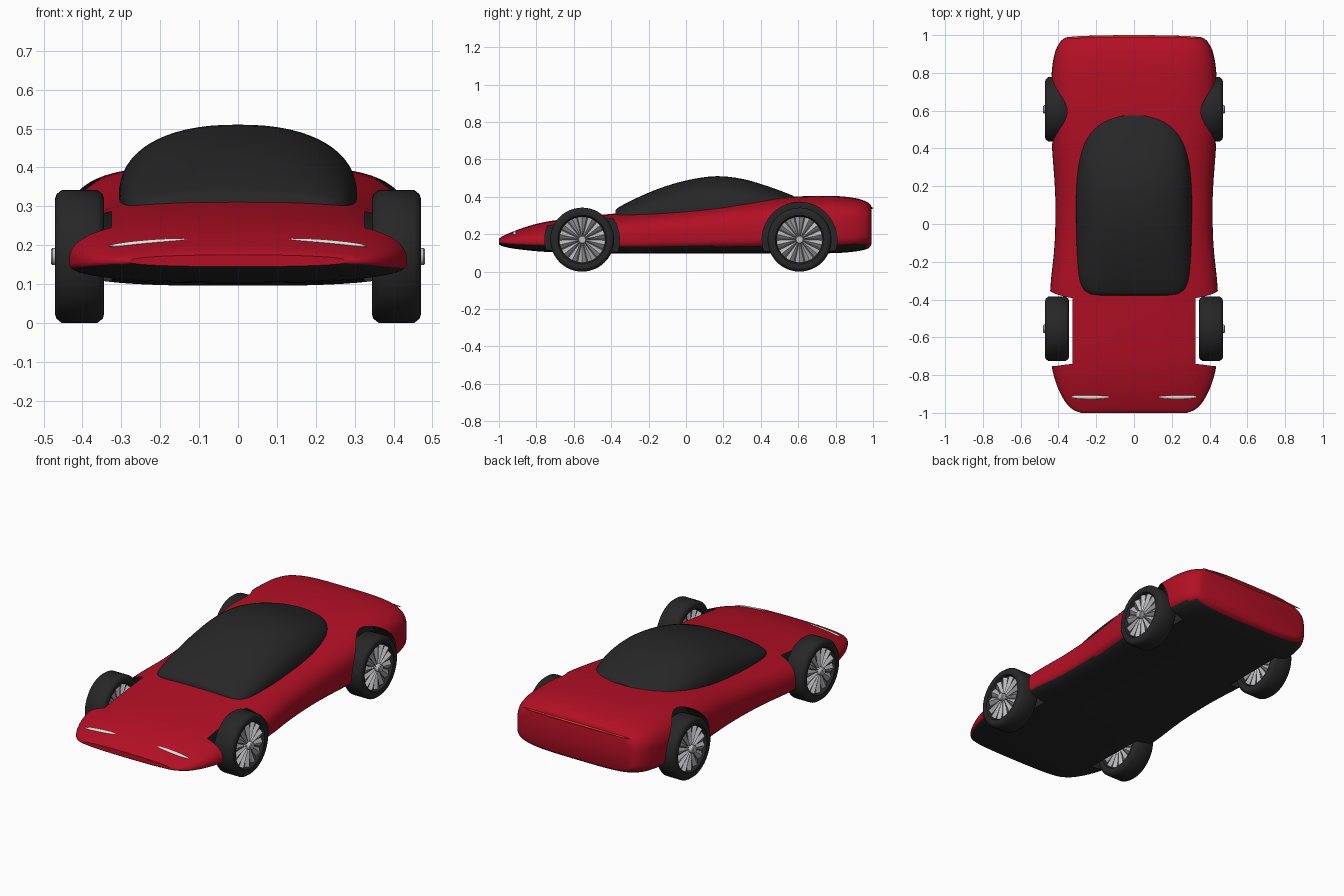
import bpy, bmesh
from math import sin, cos, pi, copysign
from mathutils import Matrix, Vector

if "Cube" in bpy.data.objects:
    bpy.data.objects.remove(bpy.data.objects["Cube"], do_unlink=True)


def material(name, *rgb):
    m = bpy.data.materials.new(name)
    m.use_nodes = True
    m.diffuse_color = (*rgb, 1)
    bsdf = m.node_tree.nodes["Principled BSDF"]
    bsdf.inputs["Base Color"].default_value = (*rgb, 1)
    return m


RED = material("deep_red", 0.45, 0.005, 0.018)
BLACK = material("soft_black", 0.02, 0.02, 0.02)
SILVER = material("silver", 0.5, 0.5, 0.52)
GREY = material("dark_grey", 0.12, 0.12, 0.13)
LAMP = material("lamp_white", 0.85, 0.82, 0.75)
TAIL = material("tail_red", 0.8, 0.04, 0.02)


def finish(bm, name, *mats, angle=40):
    """Turn a bmesh into a linked, smooth-by-angle object."""
    bmesh.ops.recalc_face_normals(bm, faces=bm.faces[:])
    mesh = bpy.data.meshes.new(name)
    bm.to_mesh(mesh)
    bm.free()
    for m in mats:
        mesh.materials.append(m)
    ob = bpy.data.objects.new(name, mesh)
    bpy.context.collection.objects.link(ob)
    smooth(ob, angle)
    return ob


def smooth(ob, angle):
    bpy.ops.object.select_all(action="DESELECT")
    bpy.context.view_layer.objects.active = ob
    ob.select_set(True)
    if angle:
        bpy.ops.object.shade_smooth_by_angle(angle=angle * pi / 180)


def refine(keys, steps):
    """Smoothly interpolate rows of section values along their first column."""
    def slope(i, c):
        a, b = keys[max(i - 1, 0)], keys[min(i + 1, len(keys) - 1)]
        return (b[c] - a[c]) / (b[0] - a[0])
    rows = []
    for i in range(len(keys) - 1):
        p, q = keys[i], keys[i + 1]
        d = q[0] - p[0]
        for s in range(steps):
            t = s / steps
            row = [p[0] + d * t]
            for c in range(1, len(p)):
                h = t * t * (3 - 2 * t)
                row.append(p[c] * (1 - h) + q[c] * h + d * t * (1 - t)
                           * (slope(i, c) * (1 - t) - slope(i + 1, c) * t))
            rows.append(row)
    return rows + [list(keys[-1])]


def loft(keys, steps=4, sides=64):
    """Skin rounded sections: y, half width, widest z, bottom, top, squareness."""
    bm = bmesh.new()
    rings = []
    for y, w, zc, lo, hi, n in refine(keys, steps):
        ring = []
        for i in range(sides):
            c, s = cos(2 * pi * i / sides), sin(2 * pi * i / sides)
            px, pz = (copysign(abs(v) ** (2 / n), v) for v in (c, s))
            ring.append(bm.verts.new((w * px, y, zc + pz * (hi - zc if s > 0 else zc - lo))))
        rings.append(ring)
    for a, b in zip(rings, rings[1:]):
        for i in range(sides):
            j = (i + 1) % sides
            bm.faces.new((a[i], a[j], b[j], b[i]))
    bm.faces.new(rings[0])
    bm.faces.new(rings[-1])
    return bm


def lathe(name, profile, side, y, z, mat, segs=48):
    """Spin (x, radius) points round a wheel axle."""
    bm = bmesh.new()
    vs = [bm.verts.new((side * x, y, z + r)) for x, r in profile]
    edges = [bm.edges.new((vs[i], vs[(i + 1) % len(vs)])) for i in range(len(vs))]
    bmesh.ops.spin(bm, geom=vs + edges, cent=(0, y, z), axis=(1, 0, 0),
                   angle=2 * pi, steps=segs)
    bmesh.ops.remove_doubles(bm, verts=bm.verts[:], dist=1e-5)
    return finish(bm, name, mat)


# Body shell
bm = loft([
    (-1.00, 0.28, 0.158, 0.145, 0.175, 2.4),
    (-0.985, 0.32, 0.157, 0.137, 0.187, 2.4),
    (-0.94, 0.365, 0.155, 0.126, 0.208, 2.5),
    (-0.85, 0.41, 0.155, 0.114, 0.241, 2.6),
    (-0.74, 0.437, 0.155, 0.105, 0.268, 2.7),
    (-0.55, 0.446, 0.155, 0.1, 0.293, 2.9),
    (-0.34, 0.443, 0.16, 0.096, 0.314, 3.1),
    (-0.1, 0.42, 0.17, 0.096, 0.333, 3.2),
    (0.15, 0.417, 0.182, 0.096, 0.357, 3.3),
    (0.42, 0.435, 0.195, 0.096, 0.388, 3.5),
    (0.6, 0.442, 0.2, 0.096, 0.402, 3.6),
    (0.8, 0.436, 0.21, 0.099, 0.404, 3.7),
    (0.91, 0.418, 0.215, 0.108, 0.392, 3.8),
    (0.965, 0.39, 0.22, 0.12, 0.374, 3.8),
    (0.985, 0.365, 0.22, 0.133, 0.36, 3.8),
    (0.991, 0.345, 0.22, 0.145, 0.348, 3.8),
])
# Black underside below a clean sill line
bmesh.ops.bisect_plane(bm, geom=bm.verts[:] + bm.edges[:] + bm.faces[:],
                       plane_co=(0, 0, 0.135), plane_no=(0, 0, 1))
bmesh.ops.recalc_face_normals(bm, faces=bm.faces[:])
for f in bm.faces:
    c = f.calc_center_median()
    f.material_index = int((c.y < 0.6 and c.z < 0.135)
                           or (c.y < 0.96 and f.normal.z < -0.75))
body = finish(bm, "body", RED, BLACK, angle=0)

# Wheel wells
WHEELS = {"front": -0.555, "rear": 0.607}
AXLE = 0.171
for y in WHEELS.values():
    for side in (-1, 1):
        bm = bmesh.new()
        place = Matrix.Translation((side * 0.475, y, AXLE)) @ Matrix.Rotation(pi / 2, 4, "Y")
        bmesh.ops.create_cone(bm, cap_ends=True, segments=64, radius1=0.2,
                              radius2=0.2, depth=0.3, matrix=place)
        for f in bm.faces:
            f.material_index = 1
        cutter = finish(bm, "well_cutter", RED, BLACK)
        cutter.hide_render = True
        mod = body.modifiers.new("well", "BOOLEAN")
        mod.operation, mod.solver, mod.object = "DIFFERENCE", "EXACT", cutter
        smooth(body, 0)
        bpy.ops.object.modifier_apply(modifier=mod.name)
        bpy.data.objects.remove(cutter, do_unlink=True)
smooth(body, 35)

# Canopy
finish(loft([
    (-0.378, 0.19, 0.29, 0.26, 0.325, 2.6),
    (-0.37, 0.235, 0.29, 0.26, 0.336, 2.6),
    (-0.34, 0.272, 0.29, 0.26, 0.355, 2.5),
    (-0.28, 0.291, 0.294, 0.26, 0.386, 2.4),
    (-0.15, 0.302, 0.303, 0.26, 0.442, 2.3),
    (0, 0.306, 0.314, 0.27, 0.487, 2.3),
    (0.16, 0.306, 0.325, 0.27, 0.51, 2.3),
    (0.3, 0.296, 0.338, 0.28, 0.496, 2.3),
    (0.42, 0.268, 0.35, 0.29, 0.462, 2.3),
    (0.5, 0.225, 0.358, 0.29, 0.434, 2.3),
    (0.55, 0.17, 0.364, 0.3, 0.415, 2.3),
    (0.575, 0.1, 0.368, 0.3, 0.404, 2.3),
]), "canopy", BLACK)


def spokes(name, side, y):
    """Ridged wedge blades on both faces of a rim."""
    bm = bmesh.new()
    count = 14
    for base, ridge in ((0.446, 0.46), (0.37, 0.356)):
        for k in range(count):
            turn = Matrix.Rotation(2 * pi * k / count, 3, "X")
            ends = []
            for r, half in ((0.02, 0.003), (0.122, 0.024)):
                pts = ((base, -half, r), (ridge, 0, r), (base, half, r))
                ends.append([bm.verts.new(turn @ Vector((side * a, b, c))
                                          + Vector((0, y, AXLE))) for a, b, c in pts])
            p, q = ends
            for i in range(3):
                j = (i + 1) % 3
                bm.faces.new((p[i], p[j], q[j], q[i]))
            bm.faces.new(p)
            bm.faces.new(q)
    finish(bm, name, SILVER, angle=15)


# Wheels
TYRE = [(0.362, 0.122), (0.349, 0.13), (0.345, 0.15), (0.348, 0.16), (0.362, 0.171),
        (0.453, 0.171), (0.467, 0.16), (0.47, 0.15), (0.466, 0.13), (0.453, 0.122)]
RIM = [(0.37, 0), (0.37, 0.124), (0.446, 0.124), (0.446, 0)]
HUB = [(0.35, 0), (0.35, 0.022), (0.477, 0.022), (0.481, 0.018), (0.481, 0)]
for end, y in WHEELS.items():
    for label, side in (("left", 1), ("right", -1)):
        tag = f"{end}_{label}"
        lathe(tag + "_tyre", TYRE, side, y, AXLE, BLACK)
        lathe(tag + "_rim", RIM, side, y, AXLE, GREY)
        lathe(tag + "_hub", HUB, side, y, AXLE, SILVER, segs=20)
        spokes(tag + "_spokes", side, y)


def lens(name, loc, size, tilt, mat):
    bm = bmesh.new()
    bmesh.ops.create_uvsphere(bm, u_segments=24, v_segments=12, radius=1)
    bm.transform(Matrix.Translation(loc) @ Matrix.Rotation(tilt, 4, "Y")
                 @ Matrix.Diagonal((*size, 1)))
    finish(bm, name, mat)


# Lamps
for label, side in (("left", 1), ("right", -1)):
    lens(label + "_headlight", (side * 0.23, -0.915, 0.206), (0.103, 0.012, 0.008),
         side * 0.08, LAMP)
lens("tail_light", (0, 0.988, 0.339), (0.345, 0.012, 0.006), 0, TAIL)
